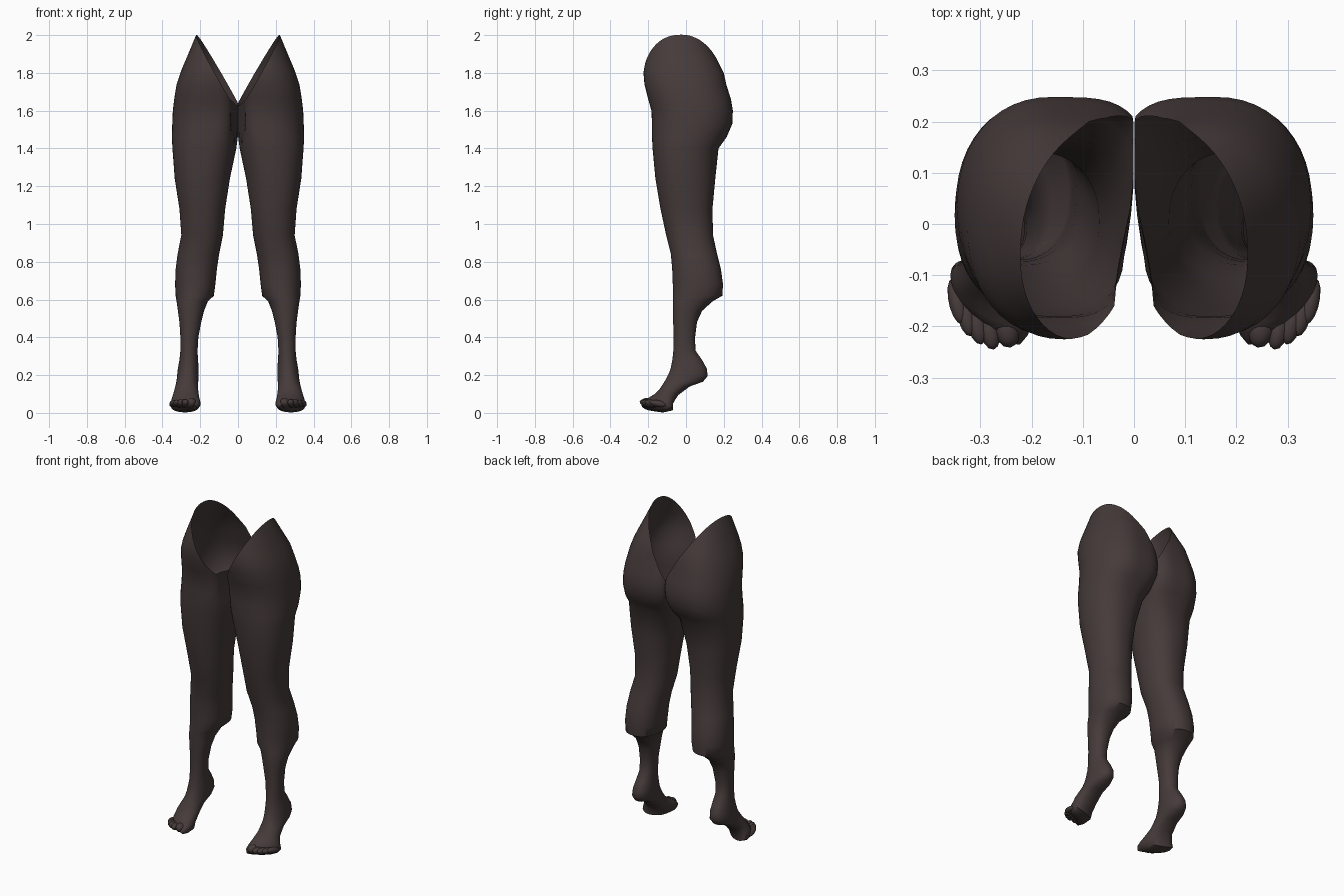
import bpy
import bmesh
from math import sin, cos, pi
from mathutils import Matrix, Vector

cube = bpy.data.objects.get("Cube")
if cube:
    bpy.data.objects.remove(cube, do_unlink=True)

SEGMENTS = 48

skin = bpy.data.materials.new("dark_brown_skin")
skin.use_nodes = True
skin_colour = (0.06, 0.043, 0.042, 1)
skin.diffuse_color = skin_colour
shader = skin.node_tree.nodes["Principled BSDF"]
shader.inputs["Base Color"].default_value = skin_colour
shader.inputs["Roughness"].default_value = 0.8

# Hip to ankle: height, inner x, outer x, front y, back y
LEG = [
    (2.04, -.03, .2, -.17, .07),
    (2.0, -.03, .222, -.19, .1),
    (1.92, -.03, .255, -.205, .14),
    (1.85, -.03, .285, -.218, .175),
    (1.8, -.03, .305, -.225, .2),
    (1.74, -.03, .325, -.22, .213),
    (1.66, -.03, .338, -.2, .238),
    (1.6, -.03, .345, -.183, .248),
    (1.53, -.025, .348, -.18, .245),
    (1.46, -.01, .35, -.18, .215),
    (1.4, .008, .347, -.177, .172),
    (1.24, .043, .335, -.162, .155),
    (1.08, .068, .31, -.135, .14),
    (.94, .08, .3, -.105, .143),
    (.84, .1, .32, -.08, .165),
    (.76, .112, .33, -.073, .185),
    (.68, .12, .333, -.07, .196),
    (.62, .128, .33, -.07, .192),
    (.59, .16, .325, -.07, .14),
    (.54, .18, .318, -.07, .085),
    (.48, .195, .31, -.068, .058),
    (.4, .21, .305, -.065, .048),
    (.33, .214, .305, -.067, .05),
]

# Ankle to ball of the foot: inner x, outer x, front y, front z, back y, back z
FOOT = [
    (.212, .31, -.072, .28, .085, .28),
    (.208, .318, -.08, .24, .11, .235),
    (.208, .322, -.09, .21, .115, .195),
    (.21, .325, -.105, .18, .09, .165),
    (.212, .33, -.12, .155, .02, .14),
    (.21, .34, -.14, .125, -.04, .095),
    (.204, .35, -.163, .1, -.072, .05),
    (.198, .358, -.185, .085, -.08, .012),
    (.205, .355, -.2, .07, -.125, .003),
    (.22, .345, -.205, .05, -.165, .01),
]


def clamp(value):
    return max(0.0, min(1.0, value))


def power(value, exponent):
    return abs(value) ** (2 / exponent) * (1 if value > 0 else -1)


def ring(bm, inner, outer, front_y, front_z, back_y, back_z):
    """One rounded cross-section, flat where the hips meet in the middle."""
    hip = clamp((front_z - 1.35) / .15)
    toe = clamp((.12 - front_z) / .05)
    mid, half = (inner + outer) / 2, (outer - inner) / 2
    verts = []
    for i in range(SEGMENTS):
        angle = 2 * pi * i / SEGMENTS
        c, s = cos(angle), sin(angle)
        exponent = 2.2 + (1.4 * hip if c < 0 else 0)
        px, py = power(c, exponent), power(s, exponent)
        x = max(.001, mid + half * px)
        x += .045 * hip * max(0, -px) * max(0, .15 - py)
        t = (py + 1) / 2
        y = front_y + (back_y - front_y) * t
        y += toe * .045 * px
        verts.append(bm.verts.new((x, y, front_z + (back_z - front_z) * t)))
    return verts


def finish(name, bm):
    """Turn the mesh into a smooth object mirrored to the other side."""
    bmesh.ops.recalc_face_normals(bm, faces=bm.faces)
    mesh = bpy.data.meshes.new(name)
    bm.to_mesh(mesh)
    bm.free()
    mesh.materials.append(skin)
    obj = bpy.data.objects.new(name, mesh)
    bpy.context.collection.objects.link(obj)
    bpy.ops.object.select_all(action='DESELECT')
    obj.select_set(True)
    bpy.context.view_layer.objects.active = obj
    bpy.ops.object.shade_smooth_by_angle(angle=pi / 3.5)
    mirror = obj.modifiers.new("other_side", 'MIRROR')
    mirror.use_mirror_merge = False


# Legs: hollow lofted shells with the feet on tiptoe
bm = bmesh.new()
rings = [ring(bm, xi, xo, yf, z, yb, z) for z, xi, xo, yf, yb in LEG]
rings += [ring(bm, *row) for row in FOOT]
for upper, lower in zip(rings, rings[1:]):
    for i in range(SEGMENTS):
        j = (i + 1) % SEGMENTS
        bm.faces.new((upper[i], upper[j], lower[j], lower[i]))
bm.faces.new(rings[-1])

# Slanted opening from the crotch up to the hip
bmesh.ops.bisect_plane(
    bm, geom=bm.verts[:] + bm.edges[:] + bm.faces[:],
    plane_co=(0, 0, 1.61), plane_no=Vector((-1.8, -.15, 1)).normalized(),
    clear_outer=True)
finish("legs", bm)

# Toes: stretched balls side by side from big to little
TOES = [
    (.25, -.196, .028), (.283, -.2, .021), (.307, -.19, .02),
    (.328, -.174, .018), (.345, -.15, .017),
]
bm = bmesh.new()
for x, y, radius in TOES:
    shape = (Matrix.Translation((x, y, .05))
             @ Matrix.Rotation(-.2, 4, 'Z')
             @ Matrix.Rotation(-.2, 4, 'X')
             @ Matrix.Diagonal((radius, .047, radius, 1)))
    bmesh.ops.create_uvsphere(bm, u_segments=14, v_segments=10,
                              radius=1, matrix=shape)
finish("toes", bm)
